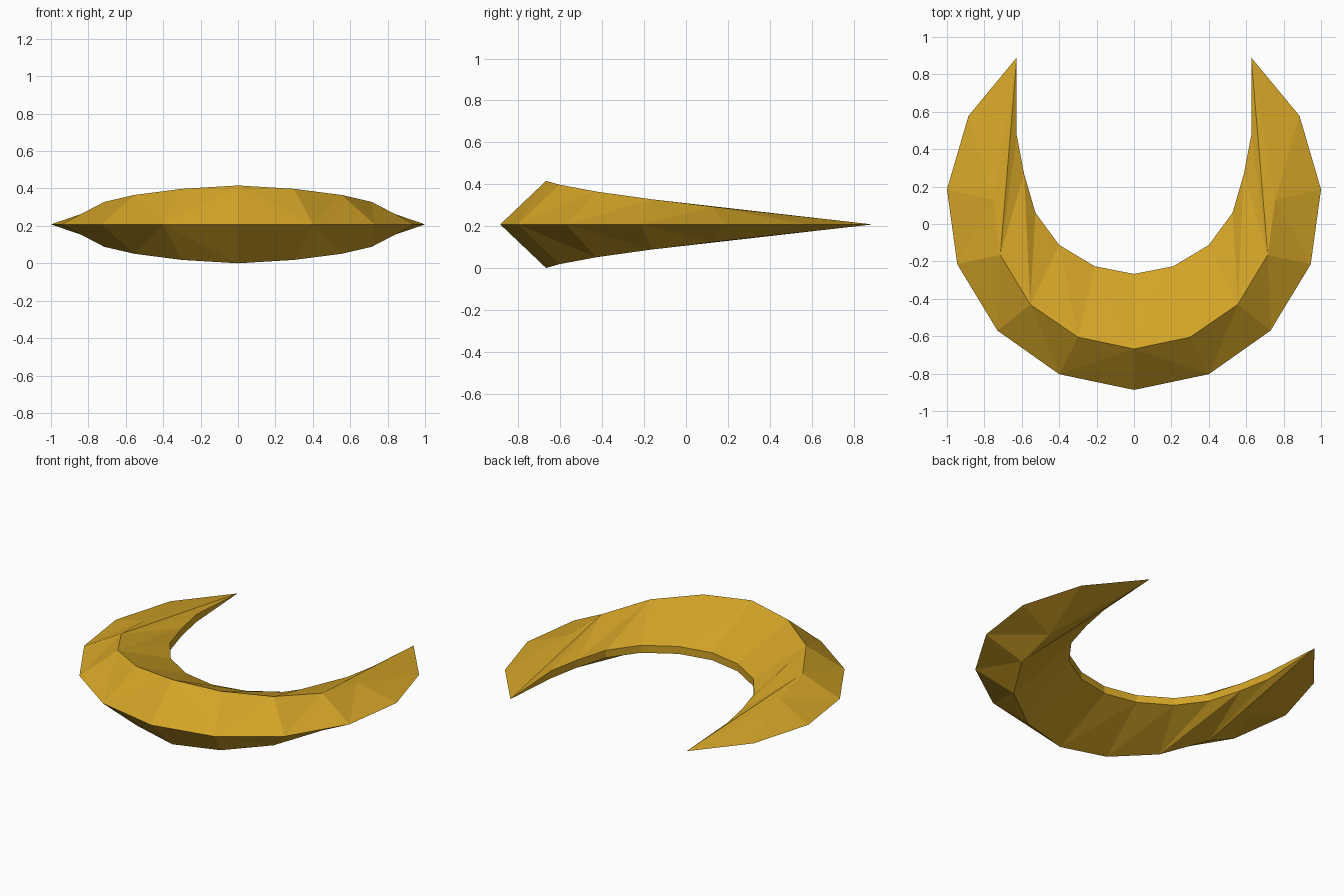
import bpy
import bmesh

cube = bpy.data.objects.get("Cube")
if cube:
    bpy.data.objects.remove(cube, do_unlink=True)

HALF_HEIGHT = 0.208   # mid plane of the crescent
WALL = 0.024          # half height of the thin inner rim

# Gold material
gold = bpy.data.materials.new("gold")
gold.use_nodes = True
colour = (0.65, 0.37, 0.02, 1)
gold.diffuse_color = colour
gold.node_tree.nodes["Principled BSDF"].inputs["Base Color"].default_value = colour

# Outlines of one half, running from the front centre to the tip
outer_edge = [(0, -.887), (.40, -.803), (.73, -.57), (.945, -.215), (1, .185), (.885, .578)]
ridge_line = [(0, -.668, .208), (.30, -.605, .19), (.555, -.43, .157),
              (.715, -.165, .12), (.755, .13, .084)]
inner_edge = [(0, -.267), (.21, -.226), (.40, -.112), (.527, .06), (.588, .27), (.627, .475)]

bm = bmesh.new()
tip = bm.verts.new((.627, .89, 0))
outer = [bm.verts.new((x, y, 0)) for x, y in outer_edge] + [tip]
ridge = [bm.verts.new(p) for p in ridge_line]
rim = [bm.verts.new((x, y, WALL)) for x, y in inner_edge] + [tip]
base = [bm.verts.new((x, y, 0)) for x, y in inner_edge] + [tip]


def zip_strip(a, b, steps):
    """Join two lines with triangles; each step advances along a or b."""
    i = j = 0
    for step in steps:
        if step == "a":
            bm.faces.new((a[i], a[i + 1], b[j]))
            i += 1
        else:
            bm.faces.new((a[i], b[j + 1], b[j]))
            j += 1


# Outer bevel, inner slope and the facet that runs out to the tip
zip_strip(ridge, outer, "baabababbb")
zip_strip(ridge, rim, "babab" + "babb")
bm.faces.new((ridge[3], ridge[4], tip))

# Thin inner rim
for k in range(len(rim) - 1):
    corners = [rim[k], rim[k + 1], base[k + 1], base[k]]
    bm.faces.new(list(dict.fromkeys(corners)))

bmesh.ops.recalc_face_normals(bm, faces=bm.faces[:])
if sum(f.normal.z * f.calc_area() for f in bm.faces) < 0:
    bmesh.ops.reverse_faces(bm, faces=bm.faces[:])

mesh = bpy.data.meshes.new("crescent_blade")
bm.to_mesh(mesh)
bm.free()
mesh.materials.append(gold)
crescent = bpy.data.objects.new("crescent_blade", mesh)
crescent.location.z = HALF_HEIGHT
bpy.context.collection.objects.link(crescent)

# Mirror left to right and top to bottom
mirror = crescent.modifiers.new("mirror", "MIRROR")
mirror.use_axis = (True, False, True)
mirror.merge_threshold = 0.0005
